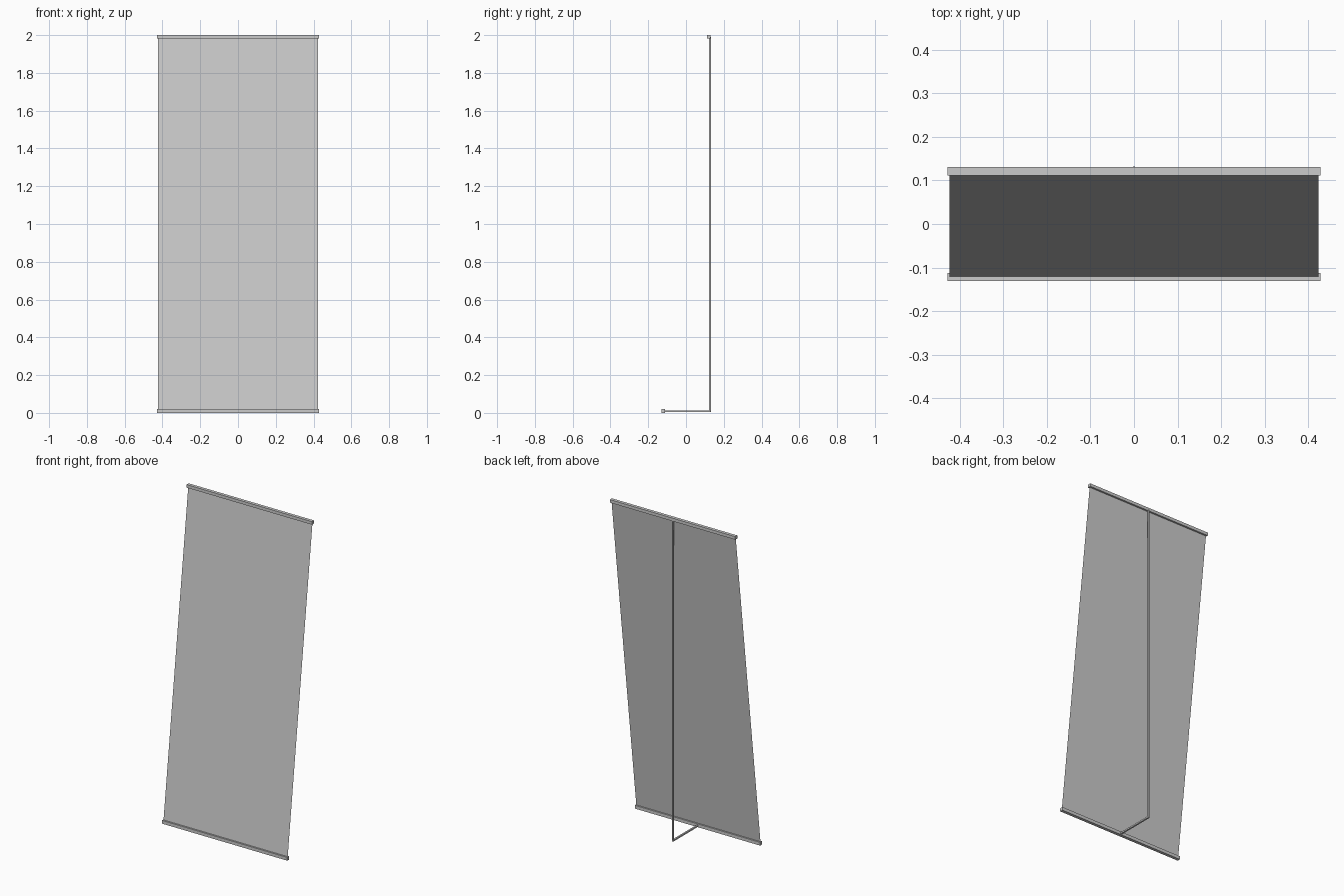
import bpy
from mathutils import Vector

if "Cube" in bpy.data.objects:
    bpy.data.objects.remove(bpy.data.objects["Cube"])


def box(name, x, y, z):
    """Box from (min, max) ranges on each axis."""
    bpy.ops.mesh.primitive_cube_add(size=1)
    o = bpy.context.object
    o.name = name
    for v in o.data.vertices:
        v.co = Vector([(r[0] + r[1]) / 2 + c * (r[1] - r[0])
                       for c, r in zip(v.co, (x, y, z))])
    return o


def rod(name, a, b, radius):
    """Round rod between two points."""
    a, b = Vector(a), Vector(b)
    bpy.ops.mesh.primitive_cylinder_add(vertices=12, radius=radius, depth=(b - a).length,
                                        location=(a + b) / 2)
    o = bpy.context.object
    o.name = name
    o.rotation_euler = (b - a).to_track_quat('Z', 'Y').to_euler()
    bpy.ops.object.shade_smooth_by_angle()
    return o


W = 0.428

# clamping rails along the bottom front and the top back
box("bottom_rail", (-W, W), (-0.131, -0.112), (0.0, 0.02))
box("top_rail", (-W, W), (0.111, 0.131), (1.981, 2.0))

# thin leaning banner sheet
mesh = bpy.data.meshes.new("banner_sheet")
mesh.from_pydata([(-0.424, -0.122, 0.01), (0.424, -0.122, 0.01),
                  (0.424, 0.121, 1.99), (-0.424, 0.121, 1.99)], [], [(0, 1, 2, 3)])
bpy.context.collection.objects.link(bpy.data.objects.new("banner_sheet", mesh))

# foot arm running back, and the upright support pole
box("foot_arm", (-0.005, 0.005), (-0.115, 0.13), (0.004, 0.013))
rod("support_pole", (0, 0.127, 0.004), (0, 0.127, 1.99), 0.005)
